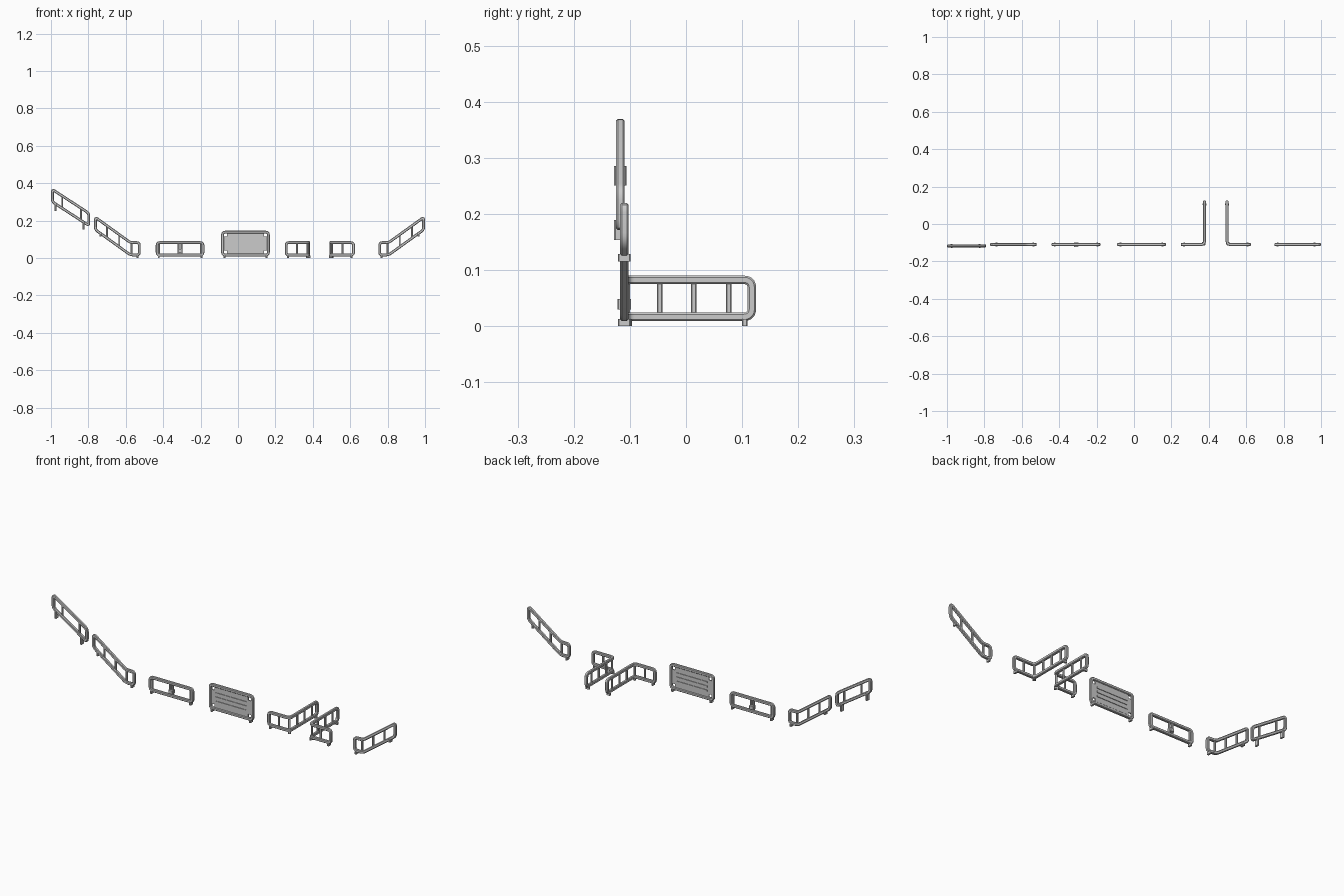
import bpy, bmesh, math
from mathutils import Vector

if "Cube" in bpy.data.objects:
    bpy.data.objects.remove(bpy.data.objects["Cube"])

Y = -0.11          # front line of the railings
HALF = 0.0075      # half thickness of the tube
LOW, HIGH = 0.0165, 0.0825   # centre heights of lower and upper rail


def fillet(pts, r, n=5):
    """Round every real corner of a closed 2D loop."""
    out = []
    for i, p in enumerate(pts):
        a, b = pts[i - 1] - p, pts[(i + 1) % len(pts)] - p
        if a.angle(-b) < 0.02:
            out.append(p)
            continue
        t = min(r, a.length * 0.45, b.length * 0.45)
        s, e = p + a.normalized() * t, p + b.normalized() * t
        for k in range(n + 1):
            f = k / n
            out.append(s * (1 - f) ** 2 + p * 2 * f * (1 - f) + e * f * f)
    return out


def sweep(bm, pts, place):
    """Bevelled square tube along a closed loop."""
    w, c = HALF, HALF - 0.003
    prof = [(w, -c), (w, c), (c, w), (-c, w), (-w, c), (-w, -c), (-c, -w), (c, -w)]
    rings = []
    for i, p in enumerate(pts):
        d1 = (p - pts[i - 1]).normalized()
        d2 = (pts[(i + 1) % len(pts)] - p).normalized()
        n1, n2 = Vector((d1.y, -d1.x)), Vector((d2.y, -d2.x))
        m = (n1 + n2) / (1 + n1.dot(n2))
        rings.append([bm.verts.new(place(p.x + m.x * a, d, p.y + m.y * a)) for a, d in prof])
    for i, r in enumerate(rings):
        q = rings[(i + 1) % len(rings)]
        for k in range(8):
            j = (k + 1) % 8
            bm.faces.new((r[k], r[j], q[j], q[k]))


def prism(bm, outline, d0, d1, place):
    """Extrude a (u, v) outline through the depth."""
    a = [bm.verts.new(place(u, d0, v)) for u, v in outline]
    b = [bm.verts.new(place(u, d1, v)) for u, v in outline]
    bm.faces.new(a)
    bm.faces.new(b[::-1])
    for i in range(len(a)):
        j = (i + 1) % len(a)
        bm.faces.new((a[i], b[i], b[j], a[j]))


def bar(bm, u, w, v0, v1, depth, place, h=lambda u: 0, c=0.002):
    """Upright bar with chamfered long edges, following the slope h."""
    x, d = w / 2, depth / 2
    sec = [(x, -d + c), (x, d - c), (x - c, d), (c - x, d), (-x, d - c), (-x, c - d), (c - x, -d), (x - c, -d)]
    lo = [bm.verts.new(place(u + a, b, v0 + h(u))) for a, b in sec]
    hi = [bm.verts.new(place(u + a, b, v1 + h(u))) for a, b in sec]
    bm.faces.new(lo)
    bm.faces.new(hi[::-1])
    for i in range(8):
        j = (i + 1) % 8
        bm.faces.new((lo[i], lo[j], hi[j], hi[i]))


def finish(name, bm):
    bmesh.ops.recalc_face_normals(bm, faces=bm.faces[:])
    me = bpy.data.meshes.new(name)
    bm.to_mesh(me)
    bm.free()
    ob = bpy.data.objects.new(name, me)
    bpy.context.collection.objects.link(ob)
    bpy.ops.object.select_all(action='DESELECT')
    ob.select_set(True)
    bpy.context.view_layer.objects.active = ob
    bpy.ops.object.shade_smooth_by_angle(angle=math.radians(35))


def railing(name, u0, u1, place, posts=(), feet=(), cuts=(), h=lambda u: 0,
            high=HIGH, foot_low=0.0, extra=None):
    bm = bmesh.new()
    us = [u0 + HALF, *cuts, u1 - HALF]
    loop = [Vector((u, LOW + h(u))) for u in us] + [Vector((u, high + h(u))) for u in reversed(us)]
    sweep(bm, fillet(loop, 0.015), place)
    for u in posts:
        bar(bm, u, 0.01, LOW, high, 0.009, place, h)
    for u in feet:
        bar(bm, u, 0.01, foot_low, 0.013, 0.022, place, h)
    if extra:
        extra(bm, place)
    finish(name, bm)


def flat(y):
    return lambda u, d, v: Vector((u, y + d, v))


# upper stair railing
railing("stair_railing_middle", -1.0, -0.79, flat(-0.117), posts=(-0.94, -0.84),
        feet=(-0.975, -0.826), h=lambda u: 0.284 - 0.65 * (u + 0.9925), foot_low=-0.022)


# stair end railings, level part then slope, one for each hand
def stair(u):
    return max(0.0, 0.72 * (u - 0.055))


railing("stair_railing_right", 0, 0.25, lambda u, d, v: Vector((0.75 + u, Y + d, v)),
        posts=(0.05, 0.115, 0.18), feet=(0.018, 0.215), cuts=(0.055,), h=stair)
railing("stair_railing_left", 0, 0.25, lambda u, d, v: Vector((-0.52 - u, Y + d, v)),
        posts=(0.05, 0.115, 0.18), feet=(0.018, 0.215), cuts=(0.055,), h=stair)


# straight railing with a small box on its middle posts
def middle_box(bm, place):
    bar(bm, -0.31, 0.024, 0.03, 0.048, 0.024, place)


railing("straight_railing", -0.44, -0.18, flat(Y), posts=(-0.422, -0.318, -0.302, -0.198),
        feet=(-0.424, -0.196), extra=middle_box)


# panel railing: plate with cut corners and raised slats
def panel(bm, place):
    x0, x1, z0, z1, c = -0.08, 0.16, 0.018, 0.136, 0.022
    outline = [(x0 + c, z0), (x1 - c, z0), (x1 - c, z0 + c), (x1, z0 + c),
               (x1, z1 - c), (x1 - c, z1 - c), (x1 - c, z1), (x0 + c, z1),
               (x0 + c, z1 - c), (x0, z1 - c), (x0, z0 + c), (x0 + c, z0 + c)]
    prism(bm, outline, -0.003, 0.003, place)
    for z in (0.056, 0.078, 0.1):
        prism(bm, [(-0.05, z - 0.004), (0.13, z - 0.004), (0.13, z + 0.004), (-0.05, z + 0.004)],
              -0.006, 0.006, place)


railing("panel_railing", -0.09, 0.17, flat(Y), feet=(-0.072, 0.152), high=0.1385, extra=panel)

# corner railings, bent around an upright rounded corner
R, CX = 0.018, 0.3775
STRAIGHT = CX - R - 0.25
ARC = R * math.pi / 2
END = STRAIGHT + ARC + (0.125 - (Y + R))


def bent(sign, shift):
    def place(u, d, v):
        if u < STRAIGHT:
            x, y = 0.25 + u, Y + d
        elif u < STRAIGHT + ARC:
            a = (u - STRAIGHT) / R
            x, y = CX - R + (R - d) * math.sin(a), Y + R - (R - d) * math.cos(a)
        else:
            x, y = CX - d, Y + R + u - STRAIGHT - ARC
        return Vector((shift + sign * x, y, v))
    return place


def along_leg(y):
    return STRAIGHT + ARC + y - (Y + R)


for name, sign, shift in (("corner_railing_left", 1, 0.0), ("corner_railing_right", -1, 0.875)):
    railing(name, 0, END, bent(sign, shift),
            posts=(0.066, STRAIGHT + ARC / 2, along_leg(-0.047), along_leg(0.014), along_leg(0.076)),
            feet=(0.018, STRAIGHT + ARC / 2, along_leg(0.105)),
            cuts=[STRAIGHT + ARC * k / 6 for k in range(7)])
